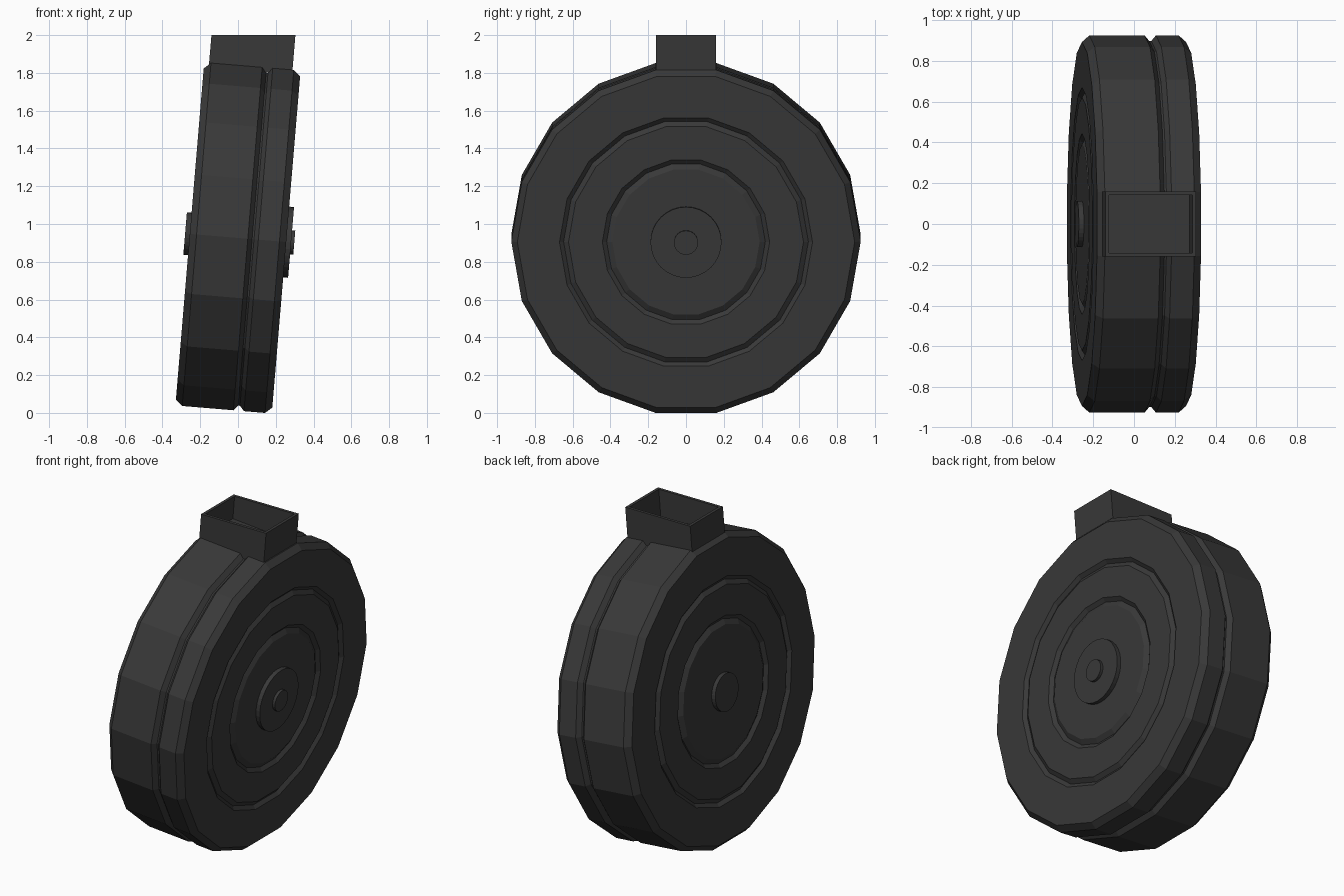
import bpy, bmesh, math
from mathutils import Matrix

if "Cube" in bpy.data.objects:
    bpy.data.objects.remove(bpy.data.objects["Cube"])

TILT = math.radians(4.8)
CENTRE_Z = 0.926
FRAME = Matrix.Translation((0, 0, CENTRE_Z)) @ Matrix.Rotation(TILT, 4, 'Y')

metal = bpy.data.materials.new("dark_grey_metal")
metal.diffuse_color = (0.04, 0.04, 0.04, 1)
metal.use_nodes = True
metal.node_tree.nodes["Principled BSDF"].inputs["Base Color"].default_value = metal.diffuse_color


def finish(name, bm):
    """Tilt the part into place and make it an object."""
    bmesh.ops.recalc_face_normals(bm, faces=bm.faces)
    bm.transform(FRAME)
    mesh = bpy.data.meshes.new(name)
    bm.to_mesh(mesh)
    bm.free()
    mesh.materials.append(metal)
    ob = bpy.data.objects.new(name, mesh)
    bpy.context.collection.objects.link(ob)
    return ob


def skin(bm, loops, cap=True):
    """Bridge matching vertex loops with quads and close both ends."""
    rings = [[bm.verts.new(p) for p in loop] for loop in loops]
    n = len(rings[0])
    for a, b in zip(rings, rings[1:]):
        for i in range(n):
            j = (i + 1) % n
            bm.faces.new((a[i], a[j], b[j], b[i]))
    if cap:
        bm.faces.new(rings[0][::-1])
        bm.faces.new(rings[-1])


def lathe(name, profile, sides):
    """Turn an (axial, radius) profile round the drum axis."""
    bm = bmesh.new()
    step = 2 * math.pi / sides
    skin(bm, [[(a, r * math.cos(i * step), r * math.sin(i * step))
               for i in range(sides)] for a, r in profile])
    return finish(name, bm)


# Drum: two V grooves in each face, bevelled rims, one groove round the edge
H, D = 0.256, 0.018
face = [(H, 0.39), (H - D, 0.42), (H, 0.443),
        (H, 0.622), (H - D, 0.648), (H, 0.67), (H, 0.893), (0.22, 0.925)]
left = [(-a, r) for a, r in face]
seam = [(0.052, 0.925), (0.075, 0.898), (0.085, 0.898), (0.108, 0.925)]
lathe("drum_body", left + seam + face[::-1], 18)

# Hubs: stepped on the right, plain on the left
lathe("right_hub", [(H - 0.01, 0.188), (H + 0.026, 0.188)], 32)
lathe("right_hub_pin", [(H + 0.02, 0.064), (H + 0.043, 0.064)], 24)
lathe("left_hub", [(-H + 0.01, 0.113), (-H - 0.025, 0.113)], 32)


# Feed neck: open box following the tilt, cut level at the top
def rect(inset, z=None):
    x0, x1, y = -0.23 + inset, 0.213 - inset, 0.16 - inset
    out = []
    for x, yy in ((x0, -y), (x1, -y), (x1, y), (x0, y)):
        top = (2.0 - CENTRE_Z + x * math.sin(TILT)) / math.cos(TILT)
        out.append((x, yy, top if z is None else z))
    return out


bm = bmesh.new()
skin(bm, [rect(0, 0.885), rect(0), rect(0.018), rect(0.018, 0.918)])
finish("feed_neck", bm)
